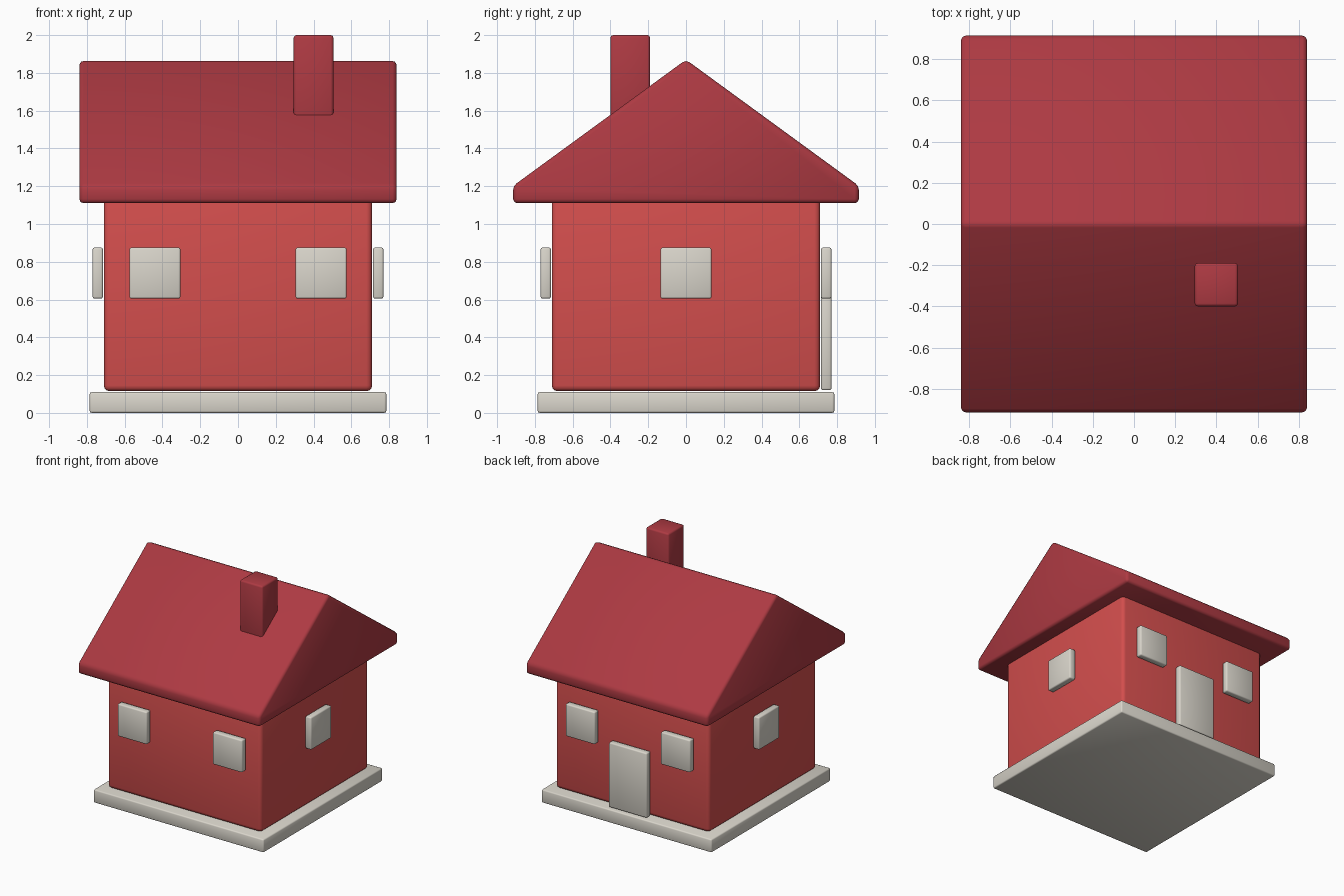
import bpy, bmesh, math

if "Cube" in bpy.data.objects:
    bpy.data.objects.remove(bpy.data.objects["Cube"])


def material(name, rgb):
    m = bpy.data.materials.new(name)
    m.diffuse_color = (*rgb, 1)
    m.use_nodes = True
    m.node_tree.nodes["Principled BSDF"].inputs["Base Color"].default_value = m.diffuse_color
    return m


wall_red = material("wall red", (0.65, 0.076, 0.074))
roof_red = material("roof dark red", (0.42, 0.042, 0.055))
cream = material("trim cream", (0.70, 0.67, 0.60))


def finish(name, bm, mat, bevel, segments):
    """Turn a bmesh into a softly bevelled, smooth shaded object."""
    bmesh.ops.recalc_face_normals(bm, faces=bm.faces)
    me = bpy.data.meshes.new(name)
    bm.to_mesh(me)
    bm.free()
    me.materials.append(mat)
    ob = bpy.data.objects.new(name, me)
    bpy.context.collection.objects.link(ob)
    mod = ob.modifiers.new("soft edges", 'BEVEL')
    mod.width = bevel
    mod.segments = segments
    mod.limit_method = 'ANGLE'
    bpy.ops.object.select_all(action='DESELECT')
    ob.select_set(True)
    bpy.context.view_layer.objects.active = ob
    bpy.ops.object.modifier_apply(modifier=mod.name)
    bpy.ops.object.shade_smooth_by_angle(angle=math.radians(50))
    return ob


def box(name, lo, hi, mat, bevel=0.01, segments=2):
    bm = bmesh.new()
    bmesh.ops.create_cube(bm, size=1)
    for v in bm.verts:
        v.co = [(a + b) / 2 + c * (b - a) for a, b, c in zip(lo, hi, v.co)]
    return finish(name, bm, mat, bevel, segments)


# Foundation slab and walls
box("foundation", (-0.785, -0.785, 0), (0.785, 0.785, 0.11), cream)
box("walls", (-0.71, -0.71, 0.115), (0.71, 0.71, 1.15), wall_red, 0.03, 3)

# Gabled roof: profile in y-z, extruded along x
profile = [(-0.915, 1.11), (0.915, 1.11), (0.915, 1.202), (0, 1.87), (-0.915, 1.202)]
bm = bmesh.new()
face = bm.faces.new([bm.verts.new((-0.84, y, z)) for y, z in profile])
ext = bmesh.ops.extrude_face_region(bm, geom=[face])["geom"]
bmesh.ops.translate(bm, vec=(1.68, 0, 0),
                    verts=[g for g in ext if isinstance(g, bmesh.types.BMVert)])
finish("roof", bm, roof_red, 0.022, 2)

# Chimney
box("chimney", (0.295, -0.40, 1.45), (0.505, -0.19, 2.0), roof_red, 0.014)

# Windows: two on the front and back, one on each side
near, far, half = 0.715, 0.77, 0.135
for label, s in (("front", -1), ("back", 1)):
    y0, y1 = sorted((s * near, s * far))
    for side, x in (("left", -0.44), ("right", 0.44)):
        box(f"{label}_window_{side}", (x - half, y0, 0.605), (x + half, y1, 0.875), cream)
for label, s in (("left", -1), ("right", 1)):
    x0, x1 = sorted((s * near, s * far))
    box(f"{label}_window", (x0, -half, 0.605), (x1, half, 0.875), cream)

# Back door
box("door", (-0.175, near, 0.12), (0.175, far, 0.66), cream)
